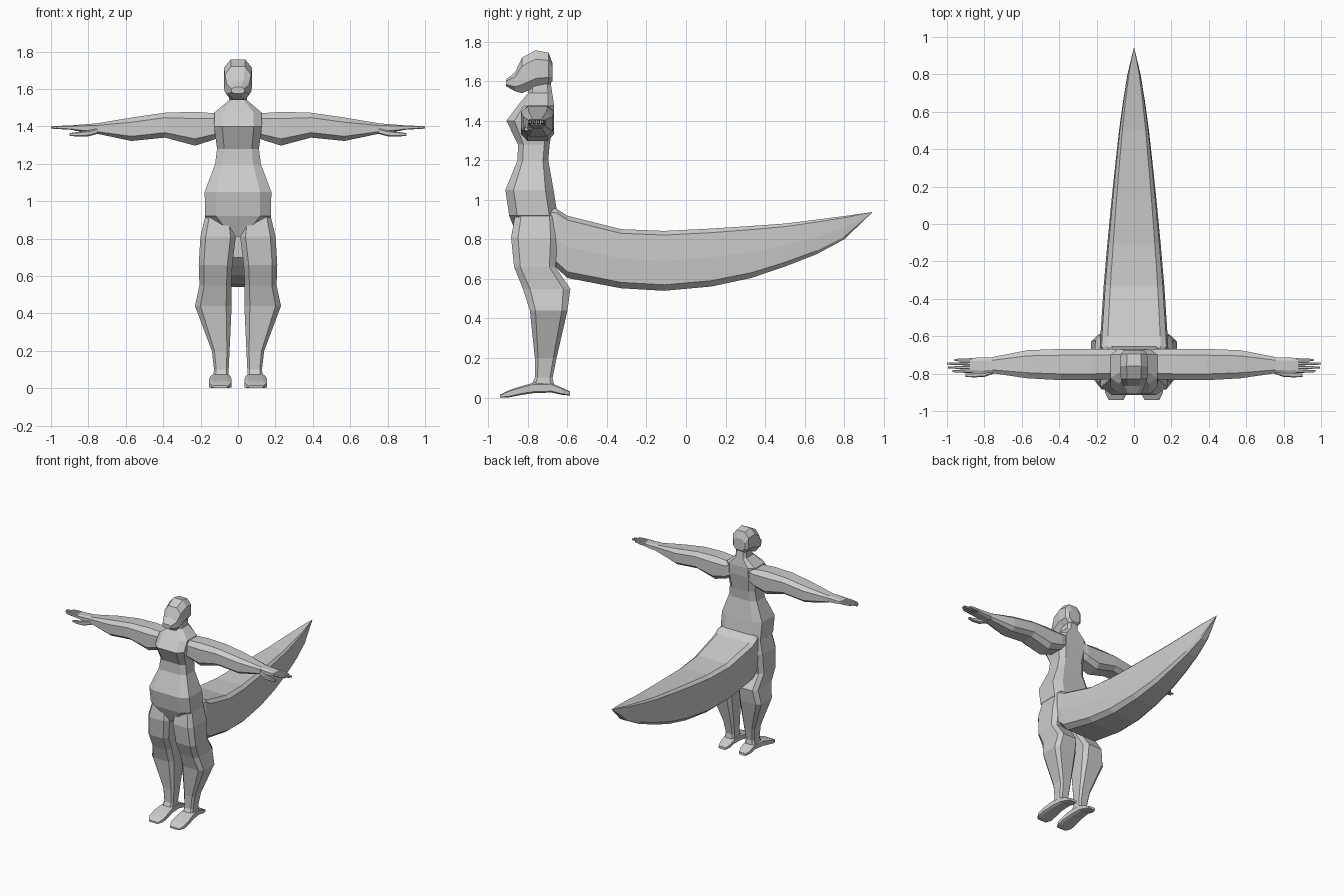
import bpy, bmesh

grey = bpy.data.materials.new("plain grey")
grey.diffuse_color = (0.6, 0.6, 0.6, 1)


def loft(name, axis, sections, c=0.6, mirror=False, mid=False):
    """Skin chamfered-box sections (pos, a0, a1, b0, b1) along an axis."""
    bm = bmesh.new()
    rings = []
    for p, a0, a1, b0, b1 in sections:
        ca, cb, ha, hb = (a0 + a1) / 2, (b0 + b1) / 2, (a1 - a0) / 2, (b1 - b0) / 2
        if mid:   # boxy outline with an extra edge along the middle of each side
            shape = [(.78, 1), (.95, .86), (1, 0), (.95, -.8), (.72, -1),
                     (-.72, -1), (-.95, -.8), (-1, 0), (-.95, .86), (-.78, 1)]
        else:
            shape = [(c, 1), (1, c), (1, -c), (c, -1), (-c, -1), (-1, -c), (-1, c), (-c, 1)]
        ring = []
        for u, v in shape:
            a, b = ca + u * ha, cb + v * hb
            co = {"x": (p, a, b), "y": (a, p, b), "z": (a, b, p)}[axis]
            ring.append(bm.verts.new(co))
        rings.append(ring)
    n = len(rings[0])
    for r, s in zip(rings, rings[1:]):
        for i in range(n):
            j = (i + 1) % n
            bm.faces.new((r[i], r[j], s[j], s[i]))
    bm.faces.new(rings[0])
    bm.faces.new(rings[-1])
    bmesh.ops.recalc_face_normals(bm, faces=bm.faces)
    me = bpy.data.meshes.new(name)
    bm.to_mesh(me)
    bm.free()
    me.materials.append(grey)
    ob = bpy.data.objects.new(name, me)
    bpy.context.collection.objects.link(ob)
    if mirror:
        ob.modifiers.new("mirror", "MIRROR").use_axis[0] = True
    return ob


# Torso with pelvis wedge, chest and neck: z, x range, y range
loft("torso", "z", [
    (0.81, -.05, .05, -.85, -.66),
    (0.92, -.177, .177, -.895, -.65),
    (1.05, -.178, .178, -.914, -.67),
    (1.20, -.122, .122, -.853, -.697),
    (1.28, -.112, .112, -.85, -.69),
    (1.40, -.128, .128, -.909, -.67),
    (1.475, -.125, .125, -.853, -.667),
    (1.54, -.048, .048, -.80, -.677),
    (1.63, -.042, .042, -.785, -.69)], c=0.66)

# Head, from snout to back of skull: y, x range, z range
loft("head", "y", [
    (-.91, -.035, .035, 1.575, 1.61),
    (-.865, -.058, .058, 1.55, 1.645),
    (-.83, -.07, .07, 1.54, 1.72),
    (-.76, -.076, .076, 1.57, 1.757),
    (-.695, -.07, .07, 1.58, 1.745),
    (-.675, -.05, .05, 1.60, 1.69)], c=0.52)

# Arms: x, y range, z range
loft("arms", "x", [
    (0.05, -.80, -.68, 1.37, 1.49),
    (0.125, -.83, -.668, 1.33, 1.47),
    (0.23, -.835, -.668, 1.297, 1.478),
    (0.39, -.835, -.668, 1.34, 1.473),
    (0.57, -.825, -.675, 1.322, 1.447),
    (0.76, -.797, -.712, 1.362, 1.415)], mirror=True)

# Hands with four fingers and a thumb
loft("palms", "x", [
    (0.75, -.795, -.713, 1.364, 1.416),
    (0.81, -.80, -.713, 1.368, 1.412),
    (0.88, -.797, -.717, 1.378, 1.406)], mirror=True)
for i, tip in enumerate((0.97, 0.995, 1.0, 0.96)):
    y = -.787 + i * .02
    loft("finger_%d" % (i + 1), "x", [
        (0.865, y - .009, y + .009, 1.380, 1.406),
        (0.93, y - .008, y + .008, 1.384, 1.404),
        (tip, y - .005, y + .005, 1.388, 1.400)], mirror=True)
loft("thumbs", "x", [
    (0.75, -.80, -.765, 1.36, 1.39),
    (0.80, -.818, -.785, 1.347, 1.378),
    (0.86, -.82, -.797, 1.345, 1.37),
    (0.90, -.817, -.80, 1.35, 1.364)], mirror=True)

# Legs: z, x range, y range
loft("legs", "z", [
    (0.05, .05, .135, -.79, -.665),
    (0.10, .05, .128, -.765, -.675),
    (0.20, .045, .14, -.765, -.655),
    (0.44, .034, .23, -.79, -.60),
    (0.55, .036, .206, -.825, -.585),
    (0.66, .030, .21, -.87, -.66),
    (0.81, .012, .201, -.885, -.65),
    (0.92, .03, .175, -.865, -.66)], c=0.7, mirror=True)

# Feet with arched soles: y, x range, z range
loft("feet", "y", [
    (-.94, .055, .135, 0, .014),
    (-.90, .035, .155, 0, .035),
    (-.84, .035, .155, .012, .055),
    (-.77, .042, .145, .022, .075),
    (-.68, .045, .135, .025, .072),
    (-.63, .045, .135, .014, .05),
    (-.586, .06, .12, .01, .03)], c=0.7, mirror=True)

# Tail, thick at the hips and curving up to a point: y, x range, z range
loft("tail", "y", [
    (y, -w, w, z0, z1) for y, w, z0, z1 in (
        (-.70, .165, .70, .96),
        (-.655, .182, .655, .955),
        (-.60, .18, .605, .92),
        (-.33, .162, .553, .852),
        (-.11, .143, .54, .843),
        (.13, .12, .562, .855),
        (.33, .099, .605, .868),
        (.50, .08, .662, .88),
        (.66, .058, .725, .90),
        (.80, .035, .80, .918),
        (.94, .002, .934, .938))], mid=True)
